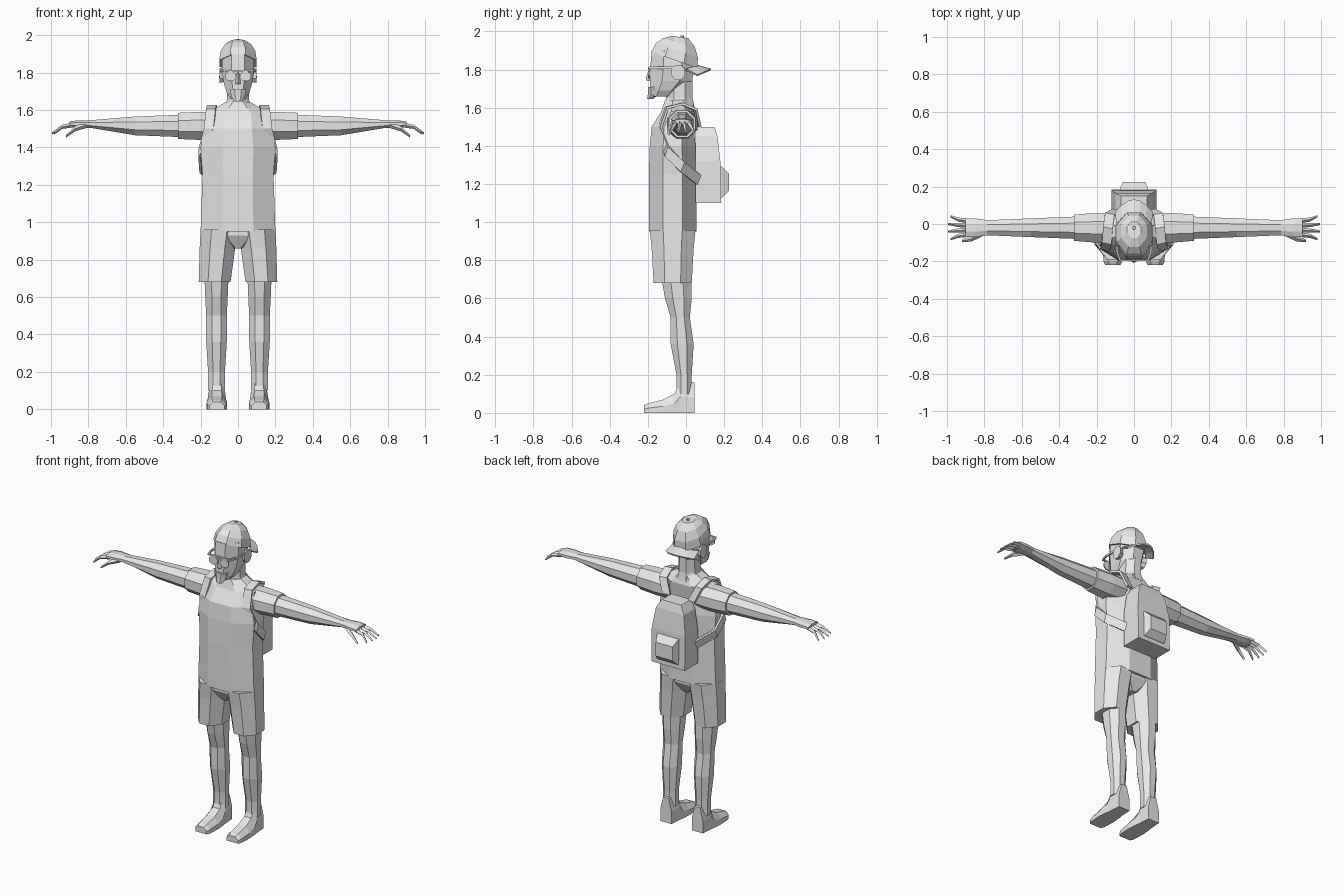
import bpy
import bmesh
import math
from mathutils import Vector

cube = bpy.data.objects.get("Cube")
if cube:
    bpy.data.objects.remove(cube, do_unlink=True)

# One plain clay colour for the whole figure
clay = bpy.data.materials.new("plain_grey")
clay.use_nodes = True
clay.diffuse_color = (.8, .8, .8, 1)
shader = clay.node_tree.nodes["Principled BSDF"]
shader.inputs["Base Color"].default_value = clay.diffuse_color


def regular(sides, phase):
    """Regular polygon whose flats (or corners) touch the unit square."""
    reach = 1 / math.cos(phase)
    angles = [math.tau * i / sides + phase for i in range(sides)]
    return [(reach * math.cos(a), reach * math.sin(a)) for a in angles]


# Cross-sections
OCTAGON = regular(8, math.pi / 8)
SQUARE = regular(4, math.pi / 4)
DIAMOND = regular(4, 0)
RESTING_BOX = [(-1, 0), (1, 0), (1, 1), (-1, 1)]
SHOE = [(-1, 0), (1, 0), (1, .5), (.5, 1), (-.5, 1), (-1, .5)]


def add_mesh(name, verts, faces, thickness=0):
    """Make a flat-shaded object with outward normals."""
    bm = bmesh.new()
    points = [bm.verts.new(vert) for vert in verts]
    for face in faces:
        bm.faces.new([points[index] for index in face])
    bmesh.ops.recalc_face_normals(bm, faces=bm.faces)
    mesh = bpy.data.meshes.new(name)
    bm.to_mesh(mesh)
    bm.free()
    mesh.materials.append(clay)
    obj = bpy.data.objects.new(name, mesh)
    bpy.context.collection.objects.link(obj)
    if thickness:
        solid = obj.modifiers.new("thickness", "SOLIDIFY")
        solid.thickness = thickness
        solid.offset = 0


def bridge(rows, count, closed):
    """Quads between consecutive rows of points."""
    span = count if closed else count - 1
    return [(row * count + i, row * count + (i + 1) % count,
             (row + 1) * count + (i + 1) % count, (row + 1) * count + i)
            for row in range(rows - 1) for i in range(span)]


def loft(name, axis, centre, rings, section=OCTAGON, side=1, tilt=0):
    """Skin rings of (position, radius u, radius v, shift u, shift v)."""
    verts = []
    for position, radius_u, radius_v, *shift in rings:
        shift_u, shift_v = shift or (0, 0)
        for u, v in section:
            along = position + tilt * v * radius_v ** 2
            a = centre[0] + shift_u + u * radius_u
            b = centre[1] + shift_v + v * radius_v
            point = {"x": (along, a, b), "y": (a, along, b), "z": (a, b, along)}[axis]
            verts.append((side * point[0], point[1], point[2]))
    count = len(section)
    faces = bridge(len(rings), count, True)
    faces.append(range(count))
    faces.append(range(len(verts) - count, len(verts)))
    add_mesh(name, verts, faces)


def loft_pair(name, axis, centre, rings, section=OCTAGON):
    """Mirror a loft to the left and right sides."""
    loft("left_" + name, axis, centre, rings, section, side=1)
    loft("right_" + name, axis, centre, rings, section, side=-1)


def ribbon(name, path, half_widths, thickness, side):
    """Flat band along a path, widened by one vector per point."""
    verts = []
    for centre, half in zip(path, half_widths):
        for edge in (centre - half, centre + half):
            verts.append((side * edge.x, edge.y, edge.z))
    add_mesh(name, verts, bridge(len(path), 2, False), thickness)


# Shirt body and sleeves
loft("shirt", "z", (0, -.07), [
    (.95, .2, .125), (1.25, .19, .125), (1.4, .2, .12), (1.5, .18, .11),
    (1.58, .17, .09, 0, .03), (1.61, .12, .08, 0, .03), (1.64, .07, .07, 0, .03)])
loft_pair("sleeve", "x", (-.02, 1.515), [(.1, .08, .07), (.2, .08, .075), (.32, .07, .07)])

# Shorts
loft("shorts_seat", "z", (0, -.07), [(.86, .03, .07), (.93, .17, .11), (1, .19, .11)])
loft_pair("shorts_leg", "z", (.11, -.07), [
    (.68, .085, .1, .015, 0), (.86, .095, .11), (.96, .1, .12, -.01, 0)])

# Legs and shoes
loft_pair("leg", "z", (.115, -.03), [
    (.1, .045, .04, 0, .02), (.2, .045, .04, 0, .02), (.36, .055, .06, 0, .01),
    (.5, .055, .05), (.6, .06, .07, 0, -.01), (.72, .065, .08, 0, -.02)])
loft_pair("shoe", "y", (.113, 0), [
    (-.22, .04, .04), (-.2, .05, .05), (-.12, .055, .07), (-.06, .05, .1),
    (-.03, .045, .17), (.045, .04, .16)], SHOE)

# Arms and palms
loft_pair("arm", "x", (-.02, 1.515), [
    (.3, .06, .06), (.55, .05, .05), (.79, .04, .02, 0, .01)])
loft_pair("palm", "x", (-.02, 1.525), [(.78, .04, .02), (.85, .05, .02), (.9, .05, .014)])

# Fingers fan out from the palm and droop at the tips
names = ["index_finger", "middle_finger", "ring_finger", "little_finger"]
for number, name in enumerate(names):
    fan = number - 1.5
    base = fan * .024 - .02
    reach = 1 - abs(fan) / 80
    loft_pair(name, "x", (base, 1.52), [
        (.88, .013, .013), (.94, .011, .011, fan / 200, -.01),
        (reach, .006, .006, fan / 60, -.045)], DIAMOND)
loft_pair("thumb", "x", (-.05, 1.52), [
    (.81, .016, .016), (.87, .014, .014, -.03, -.02), (.92, .007, .007, -.04, -.06)], DIAMOND)

# Neck and head
loft("neck", "z", (0, -.035), [(1.6, .075, .08), (1.65, .06, .07), (1.75, .055, .07)])
loft("head", "z", (0, -.07), [
    (1.66, .04, .06, 0, -.06), (1.69, .06, .08, 0, -.04), (1.74, .075, .11, 0, -.01),
    (1.81, .087, .117), (1.9, .086, .11)])
loft("beard", "z", (0, -.17), [
    (1.645, .018, .014, 0, -.02), (1.67, .035, .03), (1.71, .045, .03)])
loft("nose", "z", (0, -.19), [(1.74, .015, .015), (1.755, .013, .02), (1.8, .006, .006)], DIAMOND)
loft_pair("ear", "x", (-.04, 1.785), [(.07, .025, .035), (.1, .035, .04)])

# Glasses
loft_pair("lens", "y", (.04, 1.78), [(-.198, .03, .026), (-.19, .03, .026)])
loft_pair("glasses_arm", "y", (.09, 1.81), [
    (-.195, .005, .006, -.015, 0), (-.15, .005, .006), (-.04, .005, .006)], SQUARE)
loft("glasses_bridge", "x", (-.194, 1.81), [(-.08, .005, .005), (.08, .005, .005)], SQUARE)

# Cap worn backwards: a leaning dome, a button and a drooping brim
dome = []
for turn in (0, .4, .8, 1.2):
    width, rise = math.cos(turn), math.sin(turn)
    dome.append((1.85 + rise * .13, width * .1, width * .12, 0, rise * .03))
loft("cap_crown", "z", (0, -.06), dome, tilt=-3)
loft("cap_button", "z", (0, -.02), [(1.96, .01, .01), (1.98, .008, .008)])
steps = [i / 3 for i in range(-3, 4)]
inner_edge = [(.09 * t, .06 - .06 * t * t, 1.82 - .02 * t * t) for t in steps]
outer_edge = [(.1 * t, .13 - .07 * t * t, 1.8 - .03 * t * t) for t in steps]
add_mesh("cap_brim", inner_edge + outer_edge, bridge(2, len(steps), False), .01)

# Backpack with back pocket
loft("backpack", "z", (0, .05), [
    (1.1, .12, .135), (1.32, .12, .13), (1.45, .1, .115), (1.5, .07, .1)], RESTING_BOX)
loft("backpack_pocket", "y", (0, 1.21), [
    (.17, .08, .085), (.19, .075, .08), (.225, .06, .045)], SQUARE)

# Shoulder straps run over the shoulder, then back under the arm
strap = [Vector(point) for point in (
    (.09, .07, 1.5), (.13, .05, 1.59), (.14, -.02, 1.62), (.145, -.1, 1.6),
    (.155, -.135, 1.5), (.205, -.1, 1.37), (.2, -.02, 1.29), (.11, .07, 1.22))]
across, upright = Vector((.025, .005, 0)), Vector((0, .01, .025))
half_widths = [across if point.z > 1.4 else upright for point in strap]
ribbon("left_strap", strap, half_widths, .014, side=1)
ribbon("right_strap", strap, half_widths, .014, side=-1)
